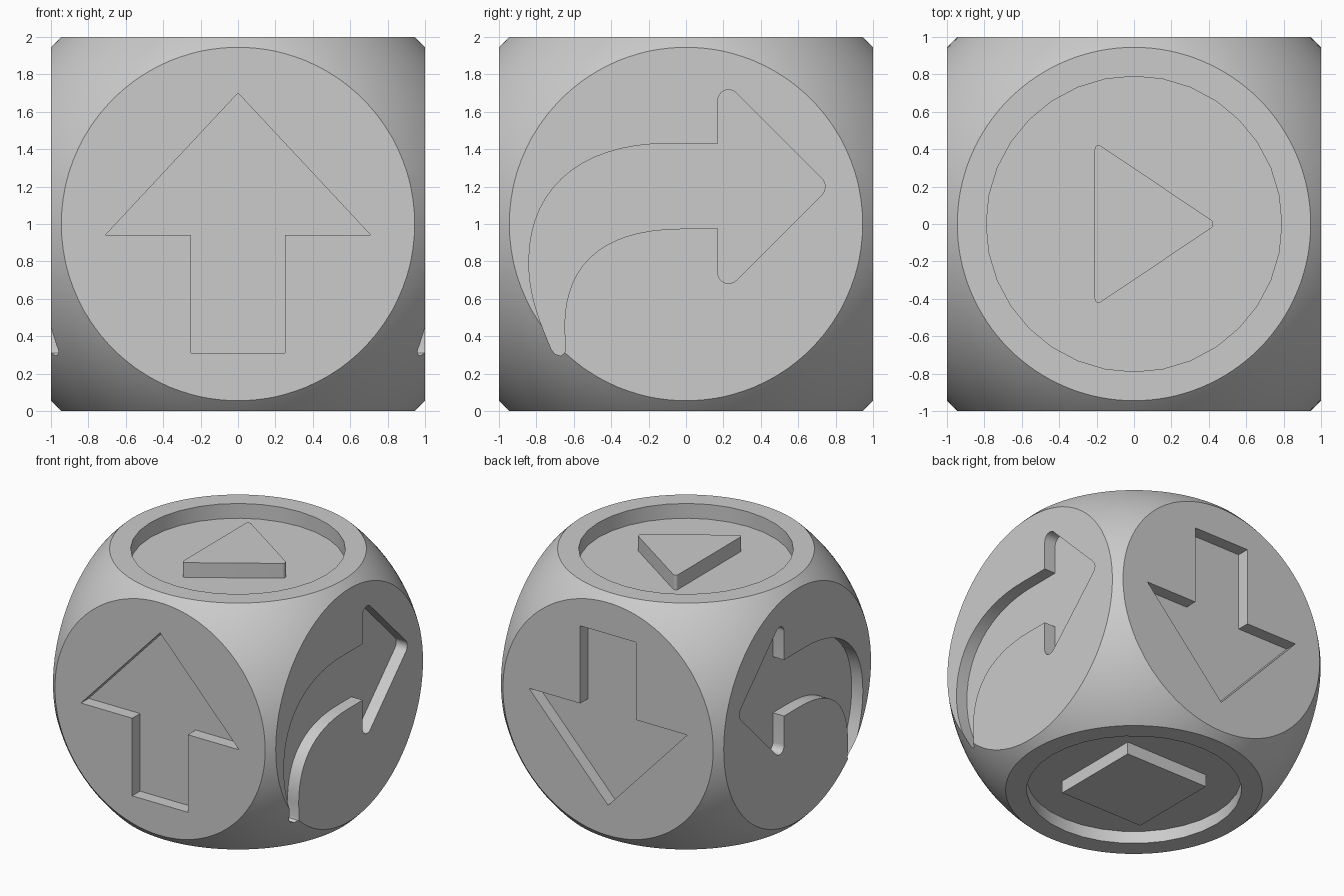
import bpy
import bmesh
import math
from mathutils import Vector
from mathutils.geometry import interpolate_bezier

cube = bpy.data.objects.get("Cube")
if cube:
    bpy.data.objects.remove(cube, do_unlink=True)

X, Y, Z = Vector((1, 0, 0)), Vector((0, 1, 0)), Vector((0, 0, 1))
CENTRE = Z.copy()
SIDE_DEPTH, TOP_DEPTH, BOTTOM_DEPTH = 0.1, 0.12, 0.1

grey = bpy.data.materials.new("plain grey")
grey.use_nodes = True
grey.diffuse_color = (0.6, 0.6, 0.6, 1)
grey.node_tree.nodes["Principled BSDF"].inputs["Base Color"].default_value = (0.6, 0.6, 0.6, 1)


def add_object(name, bm):
    bmesh.ops.recalc_face_normals(bm, faces=bm.faces)
    mesh = bpy.data.meshes.new(name)
    bm.to_mesh(mesh)
    bm.free()
    mesh.materials.append(grey)
    obj = bpy.data.objects.new(name, mesh)
    bpy.context.collection.objects.link(obj)
    return obj


def prism(name, outline, u, v, normal, inner, outer):
    """Closed prism from a 2D outline, between two distances from the centre."""
    bm = bmesh.new()
    rings = [[bm.verts.new(CENTRE + u * a + v * b + normal * h) for a, b in outline]
             for h in (inner, outer)]
    for ring in rings:
        bm.faces.new(ring)
    low, high = rings
    for i in range(len(outline)):
        bm.faces.new((low[i - 1], low[i], high[i], high[i - 1]))
    return add_object(name, bm)


def carve(obj, cutter):
    """Subtract the cutter and discard it."""
    cutter.hide_render = True
    mod = obj.modifiers.new("recess", 'BOOLEAN')
    mod.operation, mod.object, mod.solver = 'DIFFERENCE', cutter, 'EXACT'
    bpy.context.view_layer.objects.active = obj
    bpy.ops.object.modifier_apply(modifier=mod.name)
    bpy.data.objects.remove(cutter, do_unlink=True)


def rounded(before, corner, after, trim, steps=8):
    """Arc replacing a corner, starting at the trim distance along each edge."""
    p = Vector(corner)
    u = (Vector(before) - p).normalized()
    v = (Vector(after) - p).normalized()
    half = math.acos(u.dot(v)) / 2
    c = p + (u + v).normalized() * (trim / math.cos(half))
    radius = trim * math.tan(half)
    start, end = (p + u * trim - c), (p + v * trim - c)
    points = []
    for i in range(steps + 1):
        # Blend the two radii, weighted so that the points are evenly spaced
        t, sweep = i / steps, math.pi - 2 * half
        spoke = start * math.sin((1 - t) * sweep) + end * math.sin(t * sweep)
        points.append(tuple(c + spoke.normalized() * radius))
    return points


def bezier(a, h1, h2, b, steps=16):
    return [tuple(p)[:2] for p in interpolate_bezier(
        *[Vector((q[0], q[1], 0)) for q in (a, h1, h2, b)], steps)]


# Outlines, centred on their face
half_arrow = [(0.71, -0.06), (0.25, -0.06), (0.25, -0.69)]
straight_arrow = [(0, 0.7)] + half_arrow + [(-a, b) for a, b in reversed(half_arrow)]

wing_top, tip, wing_low = (0.17, 0.80), (0.77, 0.2), (0.17, -0.40)
turn_arrow = (
    rounded((0.17, 0.43), wing_top, tip, 0.14)
    + rounded(wing_top, tip, wing_low, 0.065)
    + rounded(tip, wing_low, (0.17, 0), 0.14)
    + [(0.17, -0.025)]
    + bezier((-0.02, -0.025), (-0.45, -0.025), (-0.65, -0.22), (-0.65, -0.55))
    + [(-0.645, -0.67), (-0.65, -0.69), (-0.67, -0.705), (-0.70, -0.695)]
    + bezier((-0.72, -0.67), (-0.79, -0.5), (-0.84, -0.38), (-0.84, -0.2), 10)
    + bezier((-0.84, -0.2), (-0.84, 0.2), (-0.55, 0.43), (-0.1, 0.43))[1:]
    + [(0.17, 0.43)])

corners = [(-0.21, 0.44), (0.445, 0), (-0.21, -0.44)]
triangle = []
for i, corner in enumerate(corners):
    triangle += rounded(corners[i - 1], corner, corners[(i + 1) % 3], 0.04)

square = [(-0.375, -0.375), (0.375, -0.375), (0.375, 0.375), (-0.375, 0.375)]
disc = [(0.79 * math.cos(math.tau * i / 32), 0.79 * math.sin(math.tau * i / 32))
        for i in range(32)]

# Body: a ball sliced flat on six sides
bm = bmesh.new()
bmesh.ops.create_uvsphere(bm, u_segments=128, v_segments=64, radius=1.376)
bmesh.ops.translate(bm, vec=CENTRE, verts=bm.verts)
for normal in (X, -X, Y, -Y, Z, -Z):
    cut = bmesh.ops.bisect_plane(bm, geom=bm.verts[:] + bm.edges[:] + bm.faces[:],
                                 plane_co=CENTRE + normal, plane_no=normal, clear_outer=True)
    rim = [g for g in cut["geom_cut"] if isinstance(g, bmesh.types.BMEdge)]
    bmesh.ops.edgeloop_fill(bm, edges=rim)
body = add_object("die_body", bm)

# Recesses: outline, face axes, face normal, depth
recesses = [
    (straight_arrow, X, Z, -Y, SIDE_DEPTH),
    (straight_arrow, X, -Z, Y, SIDE_DEPTH),
    (turn_arrow, Y, Z, X, SIDE_DEPTH),
    (turn_arrow, Y, Z, -X, SIDE_DEPTH),
    (disc, X, Y, Z, TOP_DEPTH),
    (disc, X, Y, -Z, BOTTOM_DEPTH),
]
for outline, u, v, normal, depth in recesses:
    carve(body, prism("recess_cutter", outline, u, v, normal, 1 - depth, 1.3))

# Raised markers standing in the round recesses, flush with the faces
top_marker = prism("top_triangle", triangle, X, Y, Z, 0.995 - TOP_DEPTH, 1)
bottom_marker = prism("bottom_square", square, X, Y, -Z, 0.995 - BOTTOM_DEPTH, 1)

# Smooth shading with crisp edges
bpy.ops.object.select_all(action='DESELECT')
for obj in (body, top_marker, bottom_marker):
    obj.select_set(True)
bpy.context.view_layer.objects.active = body
bpy.ops.object.shade_smooth_by_angle(angle=math.radians(30))
